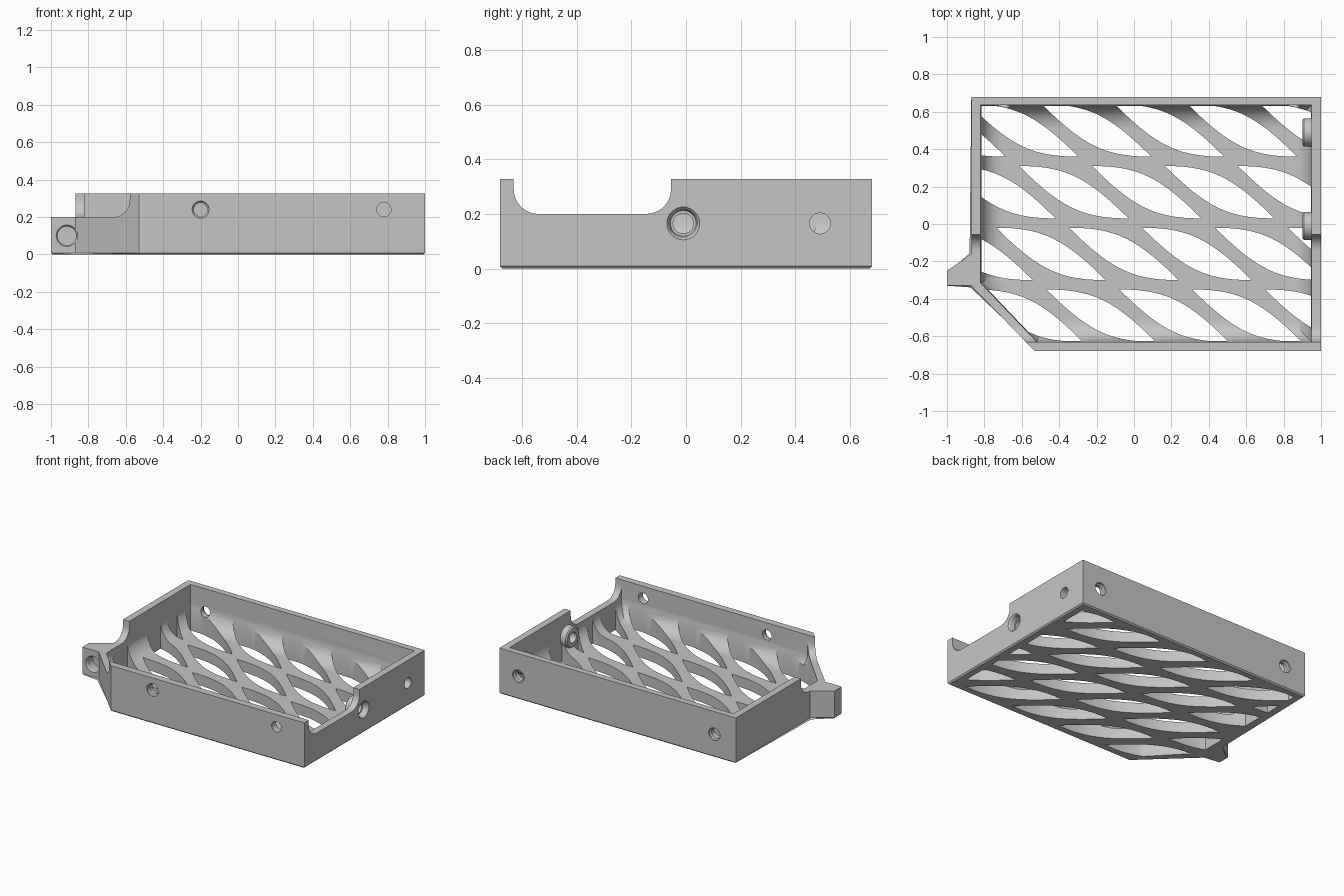
import bpy, bmesh, math
from mathutils import Vector

old = bpy.data.objects.get("Cube")
if old:
    bpy.data.objects.remove(old, do_unlink=True)

grey = bpy.data.materials.new("plain grey")
grey.use_nodes = True
grey.diffuse_color = (0.56, 0.56, 0.56, 1)
grey.node_tree.nodes["Principled BSDF"].inputs["Base Color"].default_value = (0.56, 0.56, 0.56, 1)


def finish(name, bm):
    bmesh.ops.recalc_face_normals(bm, faces=bm.faces)
    mesh = bpy.data.meshes.new(name)
    bm.to_mesh(mesh)
    bm.free()
    mesh.materials.append(grey)
    ob = bpy.data.objects.new(name, mesh)
    bpy.context.collection.objects.link(ob)
    return ob


def loft(bm, rings):
    """Stack matching rings of points into a closed solid."""
    loops = [[bm.verts.new(p) for p in ring] for ring in rings]
    for a, b in zip(loops, loops[1:]):
        for i in range(len(a)):
            j = (i + 1) % len(a)
            bm.faces.new((a[i], a[j], b[j], b[i]))
    bm.faces.new(loops[0][::-1])
    bm.faces.new(loops[-1])


def prism(bm, points, z0, z1):
    loft(bm, [[(x, y, z) for x, y in points] for z in (z0, z1)])


def turned(name, centre, axis, profile, sides=40):
    """Solid of revolution from (distance, radius) pairs along x or y."""
    bm = bmesh.new()
    rings = []
    for d, r in profile:
        ring = []
        for i in range(sides):
            t = math.tau * i / sides
            u, v = r * math.cos(t), r * math.sin(t)
            off = (d, u, v) if axis == "x" else (u, d, v)
            ring.append(Vector(centre) + Vector(off))
        rings.append(ring)
    loft(bm, rings)
    return finish(name, bm)


def combine(target, tool, operation):
    mod = target.modifiers.new(operation, "BOOLEAN")
    mod.operation, mod.object, mod.solver = operation, tool, "EXACT"
    bpy.context.view_layer.update()
    graph = bpy.context.evaluated_depsgraph_get()
    mesh = bpy.data.meshes.new_from_object(target.evaluated_get(graph))
    target.modifiers.clear()
    target.data = mesh
    bpy.data.objects.remove(tool, do_unlink=True)


def inset(points, d):
    """Move every side of a convex counter-clockwise outline inwards."""
    out, n = [], len(points)
    for i in range(n):
        p, q, r = (Vector(points[(i + k) % n]) for k in (-1, 0, 1))
        a, b = (q - p).normalized(), (r - q).normalized()
        na, nb = Vector((-a.y, a.x)), Vector((-b.y, b.x))
        out.append(tuple(q + (na + nb) * d / (1 + na.dot(nb))))
    return out


# Outer body with the side lug, chamfered underneath
outline = [(1, -0.68), (1, 0.68), (-0.87, 0.68), (-0.87, -0.16), (-1, -0.25),
           (-1, -0.33), (-0.87, -0.33), (-0.53, -0.68)]
bm = bmesh.new()
prism(bm, outline, 0, 0.327)
bottom = [e for e in bm.edges if all(v.co.z < 0.01 for v in e.verts)]
bmesh.ops.bevel(bm, geom=bottom, offset=0.009, segments=1, profile=0.5, affect="EDGES")
tray = finish("tray", bm)

# Cavity with a cove where the walls meet the floor
inner = [(0.95, -0.63), (0.95, 0.635), (-0.82, 0.635), (-0.82, -0.315), (-0.52, -0.63)]
floor, cove = 0.075, 0.12
rings = []
for i in range(9):
    t = math.radians(90) * i / 8
    z = floor + cove * (1 - math.cos(t))
    rings.append([(x, y, z) for x, y in inset(inner, cove * (1 - math.sin(t)))])
rings.append([(x, y, 0.5) for x, y in inner])
bm = bmesh.new()
loft(bm, rings)
combine(tray, finish("cavity", bm), "DIFFERENCE")

# Rounded notch across both side walls
R = 0.09
side = [(-0.63, 0.5), (-0.63, 0.2 + R)]
side += [(-0.63 + R - R * math.cos(t), 0.2 + R - R * math.sin(t))
         for t in [math.radians(90) * i / 10 for i in range(1, 11)]]
side += [(-0.055 - y - 0.63, z) for y, z in side[::-1]]
bm = bmesh.new()
loft(bm, [[(x, y, z) for y, z in side] for x in (-1.2, 1.2)])
combine(tray, finish("notch", bm), "DIFFERENCE")

# Leaf-shaped openings in the floor: level and diagonal edges joined by a soft bend
W, H = 0.585, 0.28
start, end = Vector((-W / 2, H / 2)), Vector((W / 2, -H / 2))
corner = Vector((W / 2 - H, H / 2))
h1, h2 = start.lerp(corner, 0.8), end.lerp(corner, 0.8)
half = []
for i in range(14):
    t = i / 14
    s = 1 - t
    half.append(start * s ** 3 + h1 * 3 * t * s * s + h2 * 3 * t * t * s + end * t ** 3)
leaf = half + [-p for p in half]
bm = bmesh.new()
for row in range(4):
    for col in range(-3, 6):
        cx = -0.2 - 0.122 * row + 0.39 * col
        cy = 0.5 - 0.33 * row
        prism(bm, [(cx + p.x, cy + p.y) for p in leaf], -0.1, 0.31)
tips = []
for e in bm.edges:
    if abs(e.verts[0].co.z - e.verts[1].co.z) > 0.1 and e.calc_face_angle() > 1:
        tips.append(e)
bmesh.ops.bevel(bm, geom=tips, offset=0.024, segments=5, profile=0.5, affect="EDGES")
leaves = finish("leaves", bm)
bm = bmesh.new()
prism(bm, inset(inner, 0.004), -0.05, 0.3)
combine(leaves, finish("leaf_limit", bm), "INTERSECT")
combine(tray, leaves, "DIFFERENCE")

# Bosses inside the right wall
for y in (-0.01, 0.49):
    boss = turned("boss", (0, y, 0.165), "x", [(0.9, 0.066), (0.908, 0.075), (0.97, 0.075)])
    combine(tray, boss, "UNION")

# Screw holes in the walls, countersunk where needed
plain = [(-0.15, 0.038), (0.15, 0.038)]
sunk_front = [(-0.02, 0.045), (0.012, 0.045), (0.02, 0.036), (0.15, 0.036)]
sunk_back = [(-d, r) for d, r in sunk_front]
sunk_side = [(-0.15, 0.037), (-0.04, 0.037), (-0.04, 0.047), (-0.008, 0.053),
             (0, 0.06), (0.02, 0.06)]
sunk_lug = [(-0.02, 0.057), (0, 0.057), (0.012, 0.05), (0.07, 0.05)]
holes = [((0.78, -0.68, 0.24), "y", plain), ((-0.2, -0.68, 0.24), "y", sunk_front),
         ((0.85, 0.68, 0.165), "y", sunk_back), ((-0.7, 0.68, 0.165), "y", sunk_back),
         ((1, 0.49, 0.165), "x", plain), ((1, -0.01, 0.165), "x", sunk_side),
         ((-0.915, -0.33, 0.1), "y", sunk_lug)]
for centre, axis, profile in holes:
    combine(tray, turned("hole", centre, axis, profile), "DIFFERENCE")

# Smooth shading on the curved faces only
bpy.ops.object.select_all(action="DESELECT")
tray.select_set(True)
bpy.context.view_layer.objects.active = tray
bpy.ops.object.shade_smooth_by_angle(angle=math.radians(30))
